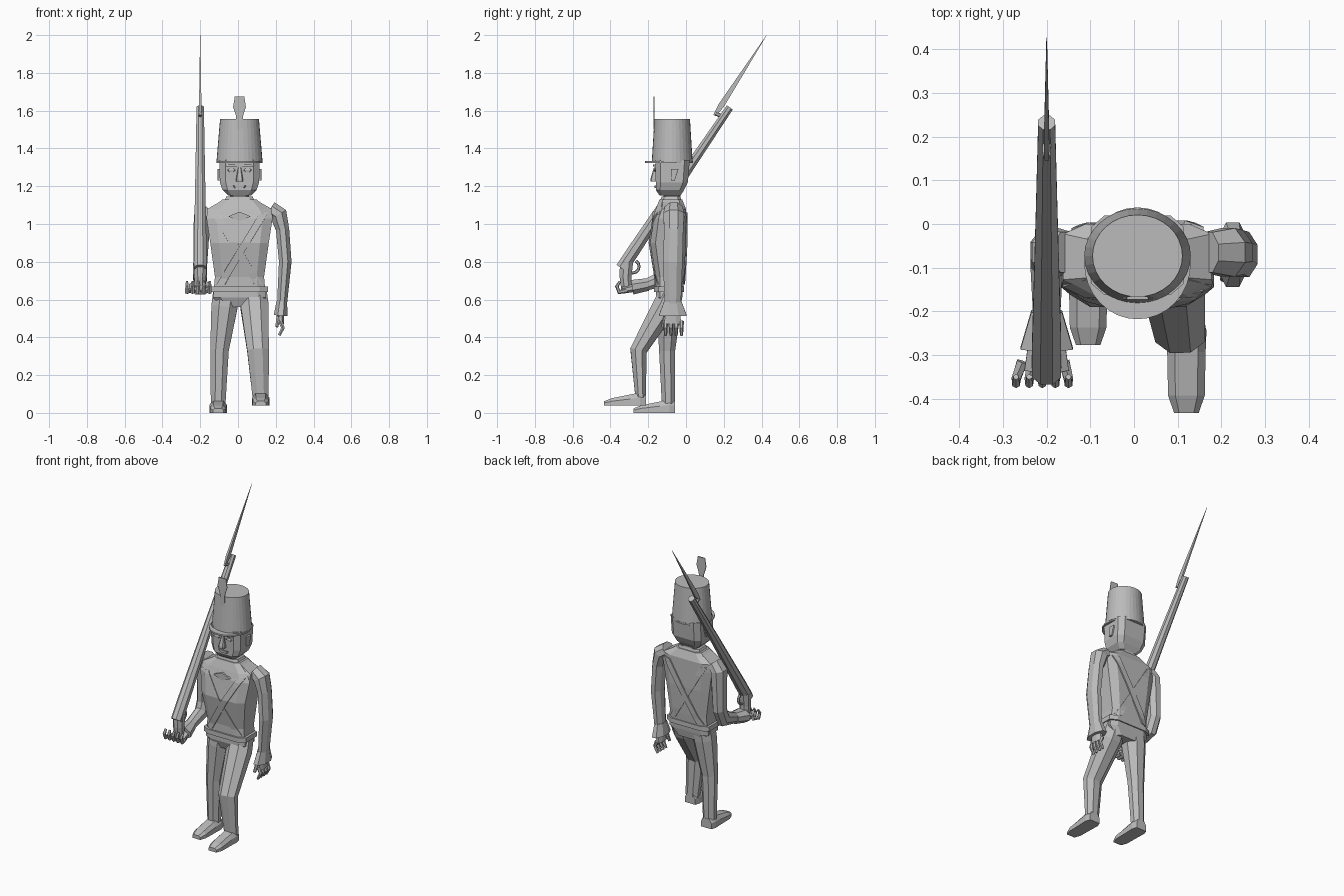
import bpy, bmesh, math
from mathutils import Vector
from mathutils.bvhtree import BVHTree

default_cube = bpy.data.objects.get("Cube")
if default_cube:
    bpy.data.objects.remove(default_cube)

colour = (.5, .5, .5, 1)
grey = bpy.data.materials.new("plain_grey")
grey.use_nodes = True
grey.diffuse_color = colour
grey.node_tree.nodes["Principled BSDF"].inputs["Base Color"].default_value = colour

centre = .008
right_hand_x = -.2
side_names = {-1: "right", 1: "left"}


def finish(name, mesh_builder):
    """Turn a bmesh into a named grey object."""
    bmesh.ops.recalc_face_normals(mesh_builder, faces=mesh_builder.faces)
    mesh = bpy.data.meshes.new(name)
    mesh_builder.to_mesh(mesh)
    mesh_builder.free()
    mesh.materials.append(grey)
    part = bpy.data.objects.new(name, mesh)
    bpy.context.collection.objects.link(part)
    return part


def loft(name, rings):
    """Skin a closed solid over rings of equal point count."""
    builder = bmesh.new()
    loops = [[builder.verts.new(point) for point in ring] for ring in rings]
    for lower, upper in zip(loops, loops[1:]):
        for i in range(len(lower)):
            builder.faces.new((lower[i - 1], lower[i], upper[i], upper[i - 1]))
    builder.faces.new(loops[0])
    builder.faces.new(loops[-1])
    return finish(name, builder)


def block_ring(height, half_width, front, back, middle=centre):
    """Horizontal rectangle with its corners cut off."""
    depth, y = (back - front) / 2, (front + back) / 2
    inset = .7
    quarter = [(1, inset), (inset, 1), (-inset, 1), (-1, inset)]
    outline = quarter + [(-a, -b) for a, b in quarter]
    return [Vector((middle + a * half_width, y + b * depth, height)) for a, b in outline]


def stack(name, *rows, middle=centre):
    """Solid from rows of height, half width, front and back."""
    return loft(name, [block_ring(*row, middle) for row in rows])


def oval_ring(height, width, depth, y, sides=32):
    angles = [math.tau * i / sides for i in range(sides)]
    return [Vector((centre + width * math.cos(a), y + depth * math.sin(a), height)) for a in angles]


def tube(name, joints, widths, depths=None, sides=8):
    """Faceted limb through joints, with half widths across x and half depths."""
    points = [Vector(joint) for joint in joints]
    rings = []
    for i, (point, width, depth) in enumerate(zip(points, widths, depths or widths)):
        along = (points[min(i + 1, len(points) - 1)] - points[max(i - 1, 0)]).normalized()
        across = Vector((1, 0, 0))
        across = (across - along * along.x).normalized()
        outward = along.cross(across)
        angles = [math.tau * (k + .5) / sides for k in range(sides)]
        rings.append([point + across * math.cos(a) * width + outward * math.sin(a) * depth
                      for a in angles])
    return loft(name, rings)


# Jacket, belt and collar
jacket = stack("jacket", (.56, .09, -.14, -.03), (.61, .14, -.16, -.02), (.72, .13, -.16, -.01),
               (.9, .155, -.19, 0), (1.03, .175, -.17, 0), (1.08, .17, -.15, 0),
               (1.12, .1, -.14, -.02))
stack("belt", (.64, .15, -.17, -.01), (.67, .15, -.17, -.01))
stack("cape", (1.05, .17, -.17, 0), (1.08, .15, -.16, 0), (1.13, .09, -.14, -.02))
stack("collar", (1.11, .085, -.14, -.02), (1.145, .07, -.13, -.03))
stack("neck", (1.1, .05, -.12, -.03), (1.2, .05, -.12, -.03))

# Crossed straps draped over the jacket, front and back
jacket_surface = BVHTree.FromObject(jacket, bpy.context.evaluated_depsgraph_get())
strap_steps, strap_half_width = 12, .022
shoulder, hip = Vector((.13, 0, 1.06)), Vector((-.1, 0, .68))
for facing, face_name in ((-1, "front"), (1, "back")):
    for side, side_name in side_names.items():
        builder = bmesh.new()
        rows = []
        for step in range(strap_steps + 1):
            spot = shoulder.lerp(hip, step / strap_steps)
            row = []
            for edge in (-strap_half_width, strap_half_width):
                start = Vector((centre + side * spot.x + edge, facing, spot.z))
                point = jacket_surface.ray_cast(start, Vector((0, -facing, 0)))[0]
                point.y += facing * (.006 + .002 * side)
                row.append(builder.verts.new(point))
            rows.append(row)
        for upper, lower in zip(rows, rows[1:]):
            builder.faces.new((*upper, *reversed(lower)))
        strap = finish(f"{face_name}_strap_{side_name}", builder)
        strap.modifiers.new("thickness", "SOLIDIFY").thickness = .008

# Diamond knot below the collar
diamond = [(.06, 0), (0, .025), (-.06, 0), (0, -.025)]
loft("collar_knot", [[Vector((centre + a, y, 1.04 + b)) for a, b in diamond] for y in (-.16, -.178)])

# Head and face
stack("head", (1.15, .06, -.14, -.03), (1.18, .09, -.16, -.01), (1.22, .104, -.16, .01),
      (1.34, .107, -.163, .02))
stack("nose", (1.225, .018, -.188, -.15), (1.24, .018, -.188, -.15), (1.3, .008, -.17, -.15))
stack("mouth", (1.19, .03, -.167, -.1), (1.205, .04, -.167, -.1))
for side, side_name in side_names.items():
    eye_x, ear_x = centre + side * .043, centre + side * .107
    stack(f"{side_name}_eye", (1.275, .01, -.167, -.15), (1.285, .022, -.169, -.15),
          (1.295, .01, -.167, -.15), middle=eye_x)
    stack(f"{side_name}_eyebrow", (1.305, .03, -.174, -.15), (1.315, .02, -.174, -.15), middle=eye_x)
    stack(f"{side_name}_ear", (1.23, .01, -.08, -.06), (1.29, .01, -.08, -.04), middle=ear_x)

# Tall hat with visor and plume
loft("hat_crown", [oval_ring(1.33, .122, .108, -.073), oval_ring(1.555, .103, .094, -.073)])
loft("hat_visor", [oval_ring(height, .122, .128, -.09) for height in (1.323, 1.333)])
plume_outline = {1.5: .014, 1.57: .018, 1.62: .034, 1.675: .025}
stack("plume", *[(height, width, -.173, -.166) for height, width in plume_outline.items()])

# Legs: the right one stands, the left one strides forward
tube("right_leg", joints=[(-.062, -.085, .64), (-.072, -.09, .56), (-.098, -.1, .33), (-.105, -.093, .05)],
     widths=[.075, .075, .053, .042], depths=[.07, .07, .046, .038])
tube("left_leg", joints=[(.082, -.08, .64), (.088, -.115, .56), (.106, -.252, .33), (.12, -.24, .08)],
     widths=[.075, .08, .062, .046], depths=[.065, .07, .048, .03])


def shoe(name, x, toe, sole):
    """Low wedge that rises from toe to heel."""
    rings = []
    for back, width, height in ((.22, .036, .06), (.19, .046, .07), (.14, .044, .06),
                                (.04, .042, .04), (0, .028, .024)):
        half = [(1, 0), (1, .6), (.6, 1)]
        outline = half + [(-a, b) for a, b in reversed(half)]
        rings.append([Vector((x + a * width, toe + back, sole + b * height)) for a, b in outline])
    loft(name, rings)


shoe("right_shoe", x=-.105, toe=-.277, sole=0)
shoe("left_shoe", x=.12, toe=-.433, sole=.038)

# Arms with flared cuffs
tube("left_sleeve", joints=[(.17, -.065, 1.08), (.215, -.065, 1.05), (.236, -.065, .97),
                            (.25, -.07, .8), (.232, -.07, .56)],
     widths=[.045, .05, .038, .036, .028], depths=[.05, .06, .055, .056, .046])
tube("left_cuff", joints=[(.232, -.07, .59), (.226, -.07, .515)], widths=[.03, .04], depths=[.05, .08])
tube("right_sleeve", joints=[(-.155, -.065, 1.08), (-.19, -.065, 1.04), (-.2, -.06, .79),
                             (-.2, -.09, .72), (-.2, -.22, .675)],
     widths=[.045, .048, .04, .04, .033], depths=[.05, .06, .05, .05, .032])
tube("right_cuff", joints=[(right_hand_x, -.2, .68), (right_hand_x, -.285, .665)],
     widths=[.038, .065], depths=[.036, .042])

# Left hand hangs open, fingers in a row from front to back
tube("left_palm", joints=[(.226, -.07, .535), (.224, -.07, .47)], widths=[.02, .02], depths=[.04, .05])
tube("left_thumb", joints=[(.215, -.11, .51), (.205, -.125, .455)], widths=[.012, .009], sides=6)
for finger in range(4):
    y = -.108 + finger * .028
    tube(f"left_finger_{finger + 1}", joints=[(.224, y, .485), (.238, y, .45), (.218, y, .41)],
         widths=[.013, .011, .008], sides=6)

# Right hand lies palm up, fingers curling around the musket butt
tube("right_palm", joints=[(right_hand_x, -.27, .663), (right_hand_x, -.335, .65)],
     widths=[.045, .055], depths=[.024, .02])
for finger in range(5):
    tip = -.27 + finger * .03
    knuckle = (tip * 4 + right_hand_x) / 5
    tube(f"right_finger_{finger + 1}",
         joints=[(knuckle, -.315, .648), (tip, -.355, .64), (tip, -.366, .67), (tip, -.35, .695)],
         widths=[.014, .012, .01, .007], sides=6)


def in_gun_plane(*pairs):
    return [(right_hand_x, y, z) for y, z in pairs]


# Musket resting on the shoulder
tube("musket_butt", in_gun_plane((-.315, .655), (-.32, .72), (-.315, .8)), widths=[.03, .034, .038])
tube("musket_stock", in_gun_plane((-.34, .765), (-.27, .87), (.02, 1.305), (.232, 1.617)),
     widths=[.036, .036, .027, .021])
guard_radius = .034
guard_angles = [math.pi * (k / 6 - 1) for k in range(9)]
guard_path = [(-.282 + guard_radius * math.cos(a), .775 + guard_radius * math.sin(a)) for a in guard_angles]
tube("trigger_guard", in_gun_plane(*guard_path), widths=[.008] * len(guard_path), sides=6)

# Bayonet: socket and tapering blade
tube("bayonet_socket", in_gun_plane((.205, 1.565), (.155, 1.585)), widths=[.012, .01], sides=6)
tube("bayonet_blade", in_gun_plane((.15, 1.575), (.185, 1.625), (.427, 2)),
     widths=[.007, .009, .001], depths=[.008, .022, .001], sides=4)
